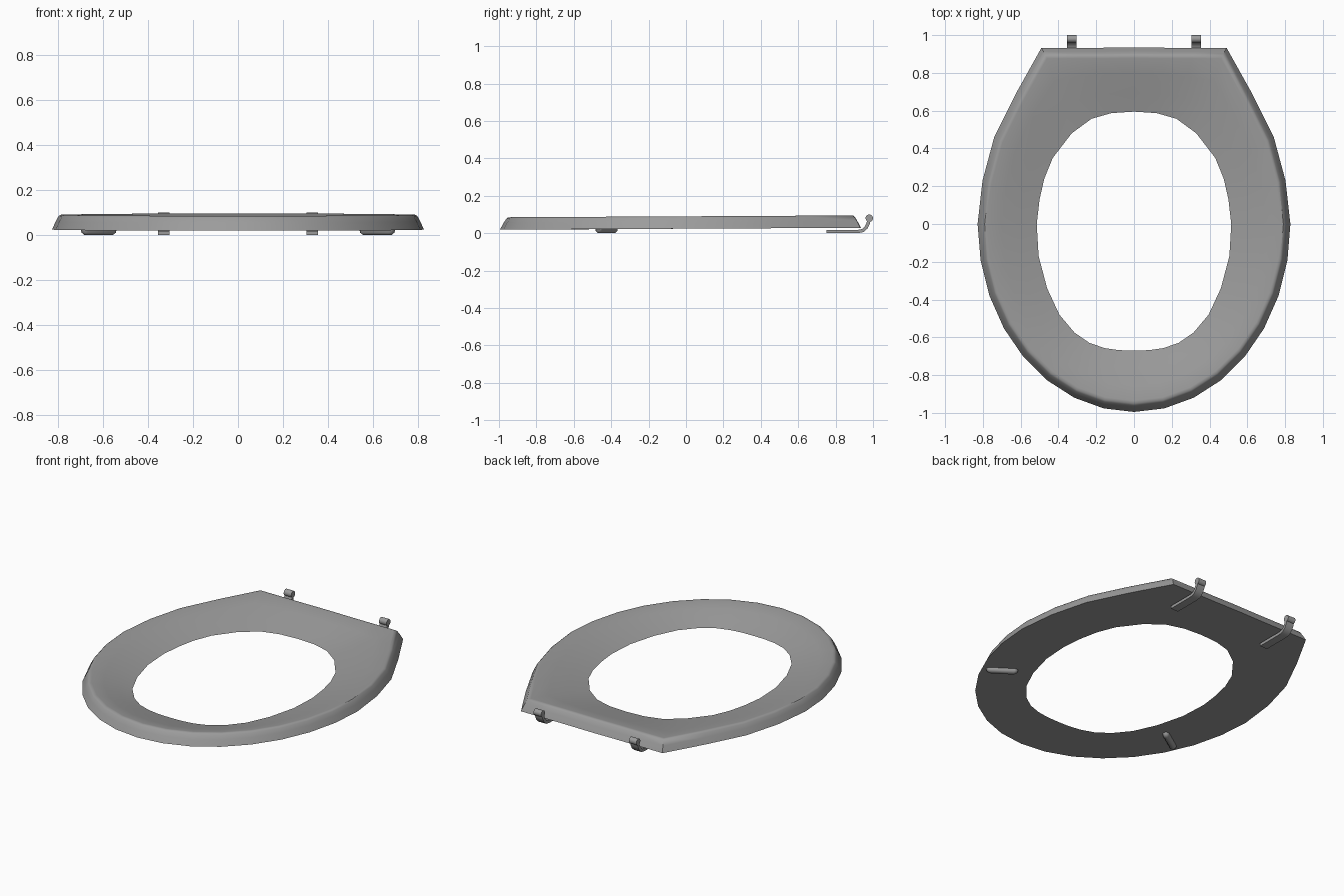
import bpy, bmesh, math
from mathutils import Vector

cube = bpy.data.objects.get("Cube")
if cube:
    bpy.data.objects.remove(cube, do_unlink=True)

grey = bpy.data.materials.new("plain grey")
grey.use_nodes = True
GREY = (0.33, 0.33, 0.33, 1)
grey.diffuse_color = GREY
grey.node_tree.nodes["Principled BSDF"].inputs["Base Color"].default_value = GREY


def loft(name, rings, closed, angle):
    """Skin closed rings of points; join last to first, or cap both ends."""
    bm = bmesh.new()
    loops = [[bm.verts.new(p) for p in ring] for ring in rings]
    n = len(loops[0])
    pairs = list(zip(loops, loops[1:]))
    if closed:
        pairs.append((loops[-1], loops[0]))
    else:
        bm.faces.new(loops[0])
        bm.faces.new(loops[-1])
    for a, b in pairs:
        for i in range(n):
            j = (i + 1) % n
            bm.faces.new((a[i], a[j], b[j], b[i]))
    bmesh.ops.recalc_face_normals(bm, faces=bm.faces)
    mesh = bpy.data.meshes.new(name)
    bm.to_mesh(mesh)
    bm.free()
    mesh.materials.append(grey)
    obj = bpy.data.objects.new(name, mesh)
    bpy.context.scene.collection.objects.link(obj)
    bpy.ops.object.select_all(action="DESELECT")
    obj.select_set(True)
    bpy.context.view_layer.objects.active = obj
    bpy.ops.object.shade_smooth_by_angle(angle=math.radians(angle))
    return obj


def mirrored(half):
    """Complete an outline whose first and last points lie on the centre line."""
    return half + [(-x, y) for x, y in half[-2:0:-1]]


# Seat: matched outer and hole outlines, from back centre round to front centre
outer = [(0, .935), (.17, .933), (.33, .933), (.49, .933), (.62, .7), (.74, .46),
         (.802, .23)]
outer += [(.828 * math.cos(a), -.995 * math.sin(a))
          for a in (math.pi / 2 * k / 8 for k in range(9))]
hole = [(0, .595), (.12, .587), (.225, .557), (.33, .48), (.43, .35), (.475, .24),
        (.5, .13), (.515, 0), (.505, -.17), (.46, -.34), (.395, -.48), (.315, -.575),
        (.235, -.63), (.155, -.657), (.08, -.668), (0, -.67)]
outer, hole = mirrored(outer), mirrored(hole)


def seat_ring(scale, blend, z):
    return [((ox * scale) * (1 - blend) + hx * blend,
             (oy * scale) * (1 - blend) + hy * blend,
             z + .005 * oy) for (ox, oy), (hx, hy) in zip(outer, hole)]


section = [(1, 0, .024), (.98, 0, .06), (.965, 0, .083), (.955, 0, .09), (.94, 0, .09),
           (.94, .3, .072), (.94, .65, .047), (.94, 1, .024)]
loft("seat", [seat_ring(*s) for s in section], True, 40)

# Hooked hinge arms, feet and end knobs on both sides
arm_path = [Vector(p) for p in ((.75, .009), (.92, .009), (.945, .014), (.963, .03),
                                (.974, .052), (.979, .08))]
for side, word in ((1, "left"), (-1, "right")):
    rings = []
    for i, p in enumerate(arm_path):
        t = arm_path[min(i + 1, len(arm_path) - 1)] - arm_path[max(i - 1, 0)]
        nrm = Vector((-t.y, t.x)).normalized() * .009
        rings.append([(side * .33 + dx, p.x + s * nrm.x, p.y + s * nrm.y)
                      for dx, s in ((-.026, -1), (.026, -1), (.026, 1), (-.026, 1))])
    loft(word + "_hinge_arm", rings, False, 40)

    circle = [math.tau * k / 16 for k in range(16)]
    loft(word + "_hinge_knob",
         [[(side * .33 + dx, .98 + .02 * math.cos(a), .08 + .02 * math.sin(a))
           for a in circle] for dx in (-.026, .026)], False, 40)

    # Rounded bar foot, pointing out from the centre
    centre = Vector((side * .62, -.425))
    along = Vector((side * .83, -.56)).normalized()
    across = Vector((-along.y, along.x))
    rings = []
    for z, r, half in ((.024, .02, .072), (.01, .018, .07), (0, .01, .064)):
        ring = []
        for k in range(14):
            a = -math.pi / 2 + math.pi * (k % 7) / 6 + (math.pi if k > 6 else 0)
            end = half if k < 7 else -half
            p = centre + along * (end + r * math.cos(a)) + across * r * math.sin(a)
            ring.append((p.x, p.y, z))
        rings.append(ring)
    loft(word + "_foot", rings, False, 50)
